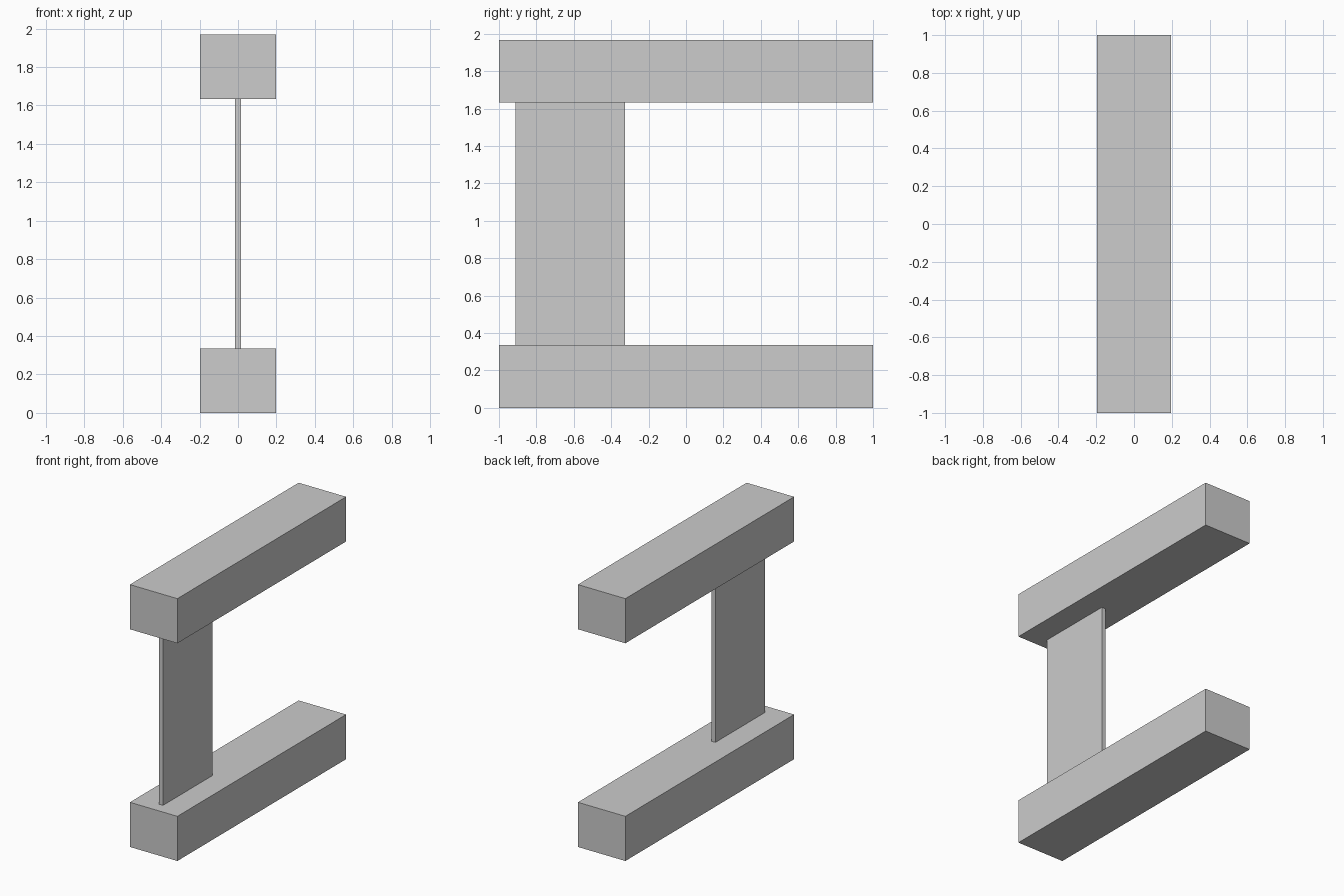
import bpy

cube = bpy.data.objects.get("Cube")
if cube:
    bpy.data.objects.remove(cube, do_unlink=True)

# Single plain grey
GREY = (0.604, 0.604, 0.604, 1.0)
grey = bpy.data.materials.new("light_grey")
grey.use_nodes = True
grey.diffuse_color = GREY
grey.node_tree.nodes["Principled BSDF"].inputs["Base Color"].default_value = GREY


def box(name, low, high):
    """Flat-sided box spanning two opposite corners."""
    centre = [(a + b) / 2 for a, b in zip(low, high)]
    bpy.ops.mesh.primitive_cube_add(size=1, location=centre)
    obj = bpy.context.object
    obj.name = name
    obj.scale = [b - a for a, b in zip(low, high)]
    bpy.ops.object.transform_apply(location=False, rotation=False, scale=True)
    obj.data.materials.append(grey)
    return obj


HALF_WIDTH = 0.197
BEAM = 0.335
HEIGHT = 1.968

# Two matching long beams
for name, base in (("bottom_beam", 0), ("top_beam", HEIGHT - BEAM)):
    box(name, (-HALF_WIDTH, -1, base), (HALF_WIDTH, 1, base + BEAM))

# Thin upright panel joining the beams near the front
box("upright_panel", (-0.016, -0.912, BEAM), (0.016, -0.325, HEIGHT - BEAM))
